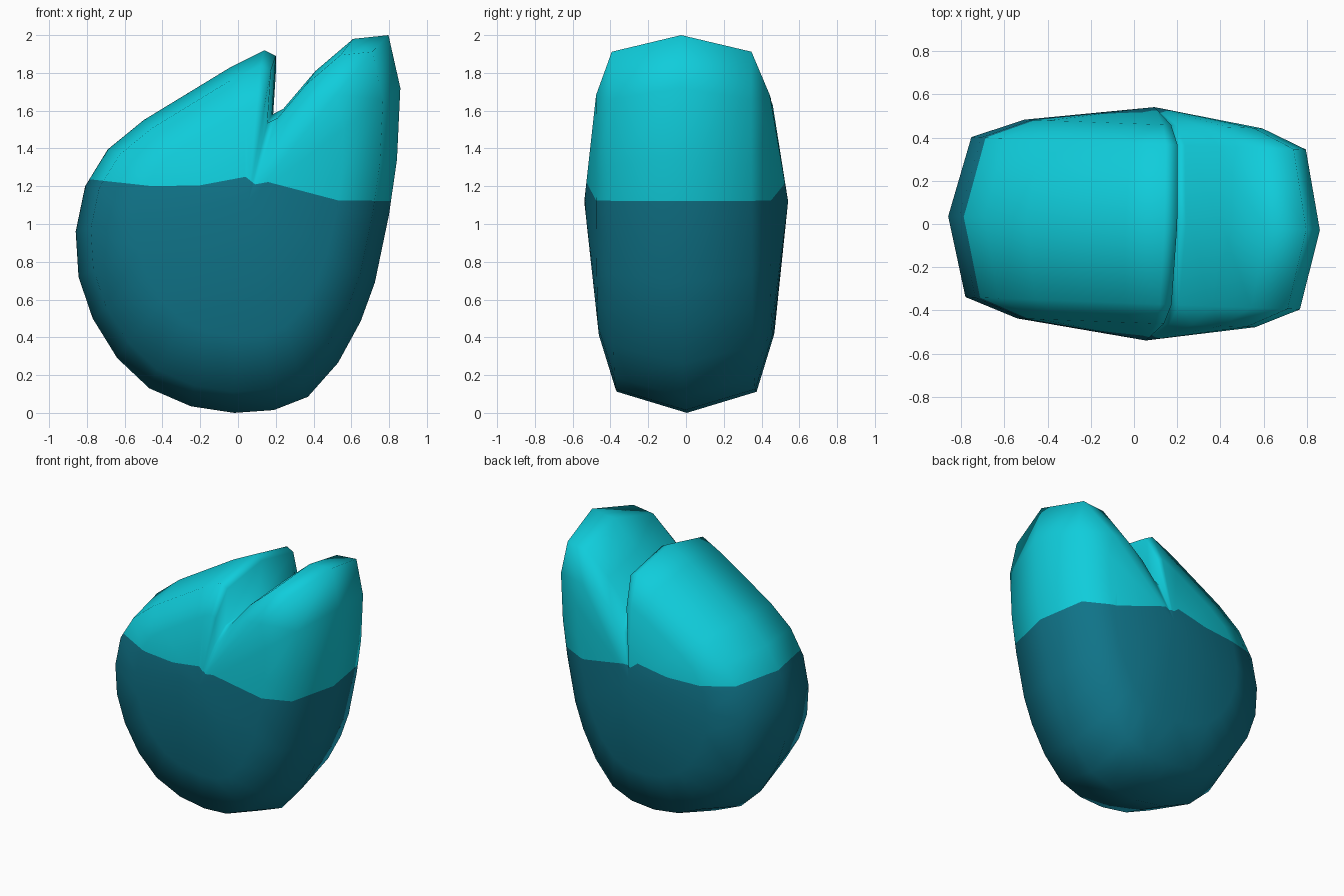
import bpy, bmesh
from mathutils import Vector, Matrix
from mathutils.bvhtree import BVHTree
from mathutils.interpolate import poly_3d_calc

if "Cube" in bpy.data.objects:
    bpy.data.objects.remove(bpy.data.objects["Cube"])

# Front outline (x, z) with the notch between the two lobes
OUTLINE = [(-0.02, 0), (0.19, 0.015), (0.37, 0.085), (0.53, 0.265), (0.65, 0.485),
           (0.725, 0.69), (0.80, 1.05), (0.842, 1.34), (0.86, 1.72), (0.797, 2.0),
           (0.61, 1.98), (0.41, 1.81), (0.24, 1.61), (0.18, 1.58), (0.20, 1.89),
           (0.14, 1.92), (-0.04, 1.83), (-0.27, 1.69), (-0.50, 1.55), (-0.69, 1.395),
           (-0.81, 1.20), (-0.86, 0.96), (-0.845, 0.72), (-0.77, 0.5), (-0.64, 0.29),
           (-0.47, 0.13), (-0.25, 0.035)]
CENTRE = (0.075, 1.12)
# Depth layers: (y, scale of the outline about the centre)
LAYERS = [(-0.46, 0.64), (-0.37, 0.9), (0, 1), (0.37, 0.9), (0.46, 0.64)]
# Wavy border between the two colours (x, z)
BORDER = [(-1, 1.24), (-0.77, 1.235), (-0.45, 1.2), (-0.2, 1.205), (0.04, 1.25),
          (0.09, 1.21), (0.16, 1.222), (0.53, 1.125), (1, 1.12)]


def material(name, rgb):
    m = bpy.data.materials.new(name)
    m.diffuse_color = (*rgb, 1)
    m.use_nodes = True
    m.node_tree.nodes["Principled BSDF"].inputs["Base Color"].default_value = m.diffuse_color
    return m


def cut(bm, faces, co, no):
    geom = set(faces)
    for f in faces:
        geom.update(f.edges)
        geom.update(f.verts)
    bmesh.ops.bisect_plane(bm, geom=list(geom), plane_co=co, plane_no=no)


# Body: scaled outlines joined by bands, closed by a fan at each end
bm = bmesh.new()
cx, cz = CENTRE
rings = [[bm.verts.new((cx + (x - cx) * s, y, cz + (z - cz) * s)) for x, z in OUTLINE]
         for y, s in LAYERS]
n = len(OUTLINE)
for a, b in zip(rings, rings[1:]):
    for i in range(n):
        j = (i + 1) % n
        bm.faces.new((a[i], a[j], b[j], b[i]))
for ring, y in ((rings[0], -0.54), (rings[-1], 0.54)):
    tip = bm.verts.new((cx, y, cz))
    for i in range(n):
        bm.faces.new((ring[i], ring[(i + 1) % n], tip))
bmesh.ops.recalc_face_normals(bm, faces=bm.faces)
bmesh.ops.rotate(bm, verts=bm.verts, cent=(0.1, 0, 0), matrix=Matrix.Rotation(-0.037, 3, 'Z'))

# Remember the smooth shading before the colour border is cut in
bm.normal_update()
bm.verts.index_update()
old_co = [v.co.copy() for v in bm.verts]
old_no = [v.normal.copy() for v in bm.verts]
polys = [[v.index for v in f.verts] for f in bm.faces]
tree = BVHTree.FromPolygons(old_co, polys)

# Colour border: cut each x section along its own sloping line
for x, z in BORDER[1:-1]:
    near = [f for f in bm.faces if min(v.co.z for v in f.verts) < 1.3
            and max(v.co.z for v in f.verts) > 1.1]
    cut(bm, near, (x, 0, 0), (1, 0, 0))
for (x0, z0), (x1, z1) in zip(BORDER, BORDER[1:]):
    section = [f for f in bm.faces if x0 < f.calc_center_median().x < x1]
    cut(bm, section, (x0, 0, z0), (z0 - z1, 0, x1 - x0))


def border_height(x):
    for (x0, z0), (x1, z1) in zip(BORDER, BORDER[1:]):
        if x <= x1:
            return z0 + (z1 - z0) * (x - x0) / (x1 - x0)
    return BORDER[-1][1]


for f in bm.faces:
    f.smooth = True
    c = f.calc_center_median()
    f.material_index = 1 if c.z > border_height(c.x) else 0

# Smooth normals carried over to the cut surface
normals = []
for v in bm.verts:
    p = polys[tree.find_nearest(v.co)[2]]
    weights = poly_3d_calc([old_co[i] for i in p], v.co)
    normals.append(sum((old_no[i] * w for i, w in zip(p, weights)), Vector()).normalized())

mesh = bpy.data.meshes.new("notched_body")
bm.to_mesh(mesh)
bm.free()
mesh.materials.append(material("dark_teal", (0.005, 0.175, 0.25)))
mesh.materials.append(material("bright_cyan", (0.005, 0.61, 0.71)))
mesh.normals_split_custom_set_from_vertices(normals)
body = bpy.data.objects.new("notched_body", mesh)
bpy.context.collection.objects.link(body)
